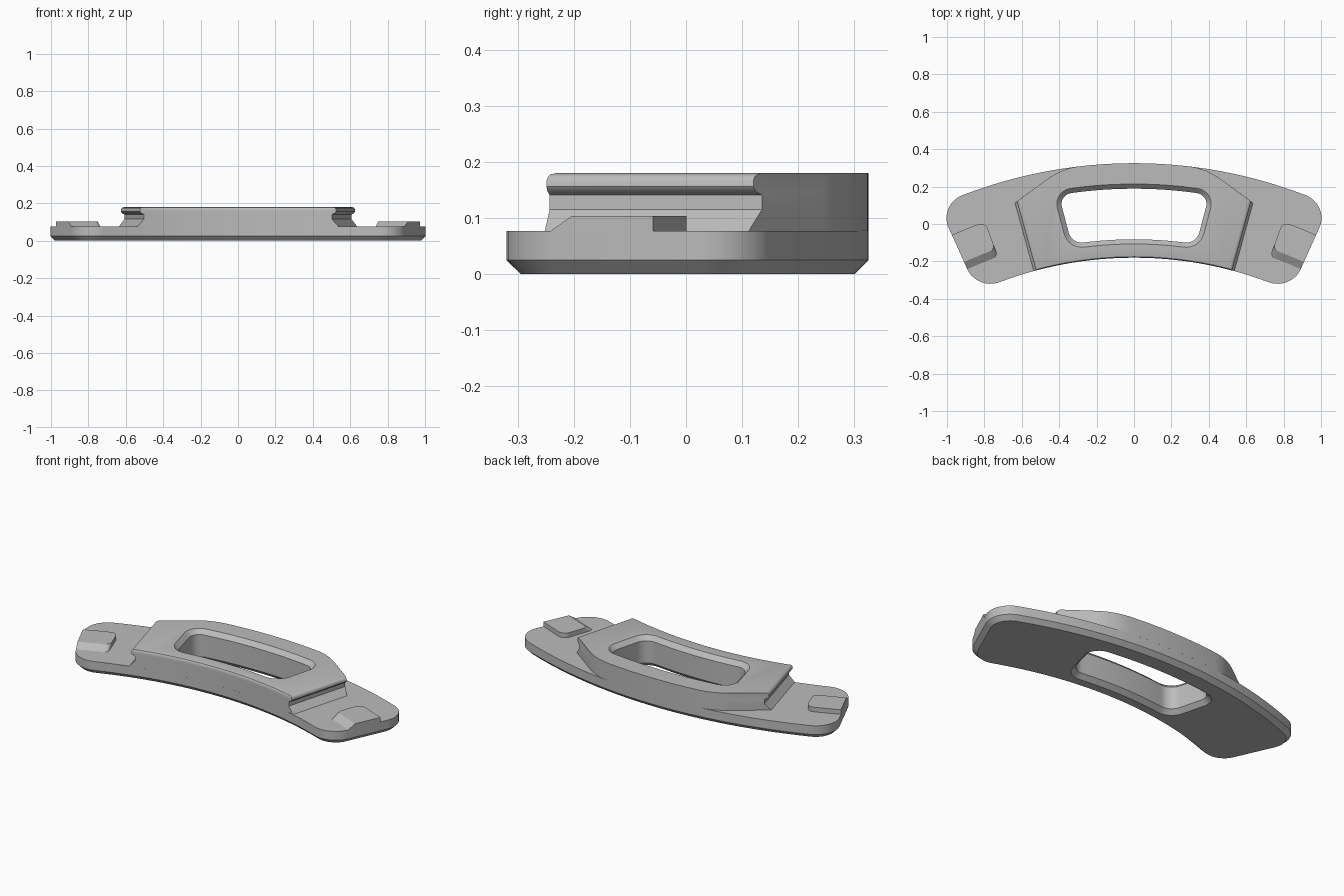
import bpy, bmesh
from math import sin, cos, atan2, hypot, radians
from mathutils import Vector

cube = bpy.data.objects.get("Cube")
if cube:
    bpy.data.objects.remove(cube, do_unlink=True)

CY = -2.22                    # y of the centre all arcs share
R_IN, R_OUT = 2.04, 2.545     # inner and outer arc radius
END = radians(24.25)          # half angle of the plate
PLATE_TOP, TOP = 0.077, 0.18

grey = bpy.data.materials.new("plain_grey")
grey.use_nodes = True
grey.diffuse_color = (0.5, 0.5, 0.5, 1)
grey.node_tree.nodes["Principled BSDF"].inputs["Base Color"].default_value = (0.5, 0.5, 0.5, 1)


def point(corner):
    return Vector((corner[1] * sin(corner[0]), CY + corner[1] * cos(corner[0])))


def polar(x, y, fillet):
    return (atan2(x, y - CY), hypot(x, y - CY), fillet)


def same_radius(p, q):
    return abs(p[1] - q[1]) < 1e-6


def along(p, q, s):
    """Point on the side p-q: an arc if both radii match, else a straight line."""
    if same_radius(p, q):
        return point((p[0] + (q[0] - p[0]) * s, p[1]))
    return point(p).lerp(point(q), s)


def outline(corners):
    """Closed outline from (angle, radius, fillet length) corners."""
    pts = []
    for i, c in enumerate(corners):
        p, n = corners[i - 1], corners[(i + 1) % len(corners)]
        mid = point(c)
        length = (point(n) - mid).length
        if c[2]:
            a = along(c, p, c[2] / (point(p) - mid).length)
            b = along(c, n, c[2] / length)
            w = cos((mid - a).angle(b - mid) / 2)
            for k in range(11):
                s = k / 10
                f, g, h = (1 - s) ** 2, 2 * s * (1 - s) * w, s * s
                pts.append((a * f + mid * g + b * h) / (f + g + h))
        else:
            pts.append(mid)
        if same_radius(c, n):
            lo, hi = c[2] / length, 1 - n[2] / length
            pts += [along(c, n, lo + (hi - lo) * k / 24) for k in range(1, 24)]
    return pts


def mirrored(half):
    return half + [(-a, r, t) for a, r, t in reversed(half)]


def offset(pts, d):
    """Move an outline outward by d."""
    out = []
    for i, p in enumerate(pts):
        u = (p - pts[i - 1]).normalized()
        v = (pts[(i + 1) % len(pts)] - p).normalized()
        n = Vector((u.y + v.y, -u.x - v.x)).normalized()
        out.append(p + n * d / max(0.3, n.dot(Vector((u.y, -u.x)))))
    return out


def loft(name, rings, flip=1):
    """Solid through a stack of (outline, z) rings."""
    bm = bmesh.new()
    loops = [[bm.verts.new((p.x * flip, p.y, z)) for p in pts] for pts, z in rings]
    for lower, upper in zip(loops, loops[1:]):
        for i in range(len(lower)):
            bm.faces.new((lower[i - 1], lower[i], upper[i], upper[i - 1]))
    bm.faces.new(loops[0][::-1])
    bm.faces.new(loops[-1])
    bmesh.ops.recalc_face_normals(bm, faces=bm.faces)
    mesh = bpy.data.meshes.new(name)
    bm.to_mesh(mesh)
    bm.free()
    mesh.materials.append(grey)
    obj = bpy.data.objects.new(name, mesh)
    bpy.context.collection.objects.link(obj)
    return obj


# Curved base plate with a chamfered underside
plate_edge = outline(mirrored([(END, R_IN, 0.13), (END, R_OUT, 0.13)]))
plate = loft("base_plate", [(offset(plate_edge, -0.025), 0),
                            (plate_edge, 0.025), (plate_edge, PLATE_TOP)])


# Raised block: flared foot, groove and rounded bead on both ends
def block_ring(d, front):
    back = Vector((0.626, 0.12)) + Vector((0.774, -0.633)) * d / 0.911
    return outline(mirrored([
        (radians(14.9) + d / R_IN, R_IN + front, 0),
        polar(back.x, back.y, 0),
        (radians(8.75), R_OUT, 0.09)]))


profile = [(PLATE_TOP, 0.012, 0), (0.115, -0.022, 0), (0.141, -0.022, 0),
           (0.148, -0.006, 0), (0.156, 0, 0), (0.167, 0, 0),
           (0.174, -0.004, 0.002), (0.178, -0.01, 0.005), (TOP, -0.019, 0.012)]
block = loft("raised_block", [(block_ring(d, f), z) for z, d, f in profile])

# Window through block and plate, chamfered at both mouths
window_edge = outline(mirrored([polar(0.333, -0.108, 0.065), polar(0.402, 0.155, 0.065)]))
cutter = loft("window_cutter", [(offset(window_edge, d), z) for z, d in
                                ((-0.01, 0.035), (0.025, 0), (0.155, 0), (0.19, 0.035))])
for obj in (plate, block):
    cut = obj.modifiers.new("window", "BOOLEAN")
    cut.operation = "DIFFERENCE"
    cut.solver = "EXACT"
    cut.object = cutter
    bpy.context.view_layer.objects.active = obj
    bpy.ops.object.modifier_apply(modifier=cut.name)
bpy.data.objects.remove(cutter, do_unlink=True)


# End pads with a ramp on the front side
def pad_ring(r0):
    inner = radians(19.6)
    return outline([(inner, r0, 0.03), (END, r0, 0), (END, 2.37, 0), (inner, 2.37, 0.04)])


pads = [loft(name, [(pad_ring(2.17), PLATE_TOP), (pad_ring(2.212), 0.104)], side)
        for name, side in (("left_pad", 1), ("right_pad", -1))]

# Smooth curved walls, keep edges crisp
bpy.ops.object.select_all(action="DESELECT")
for obj in [plate, block] + pads:
    obj.select_set(True)
bpy.context.view_layer.objects.active = plate
bpy.ops.object.shade_smooth_by_angle(angle=radians(30))
